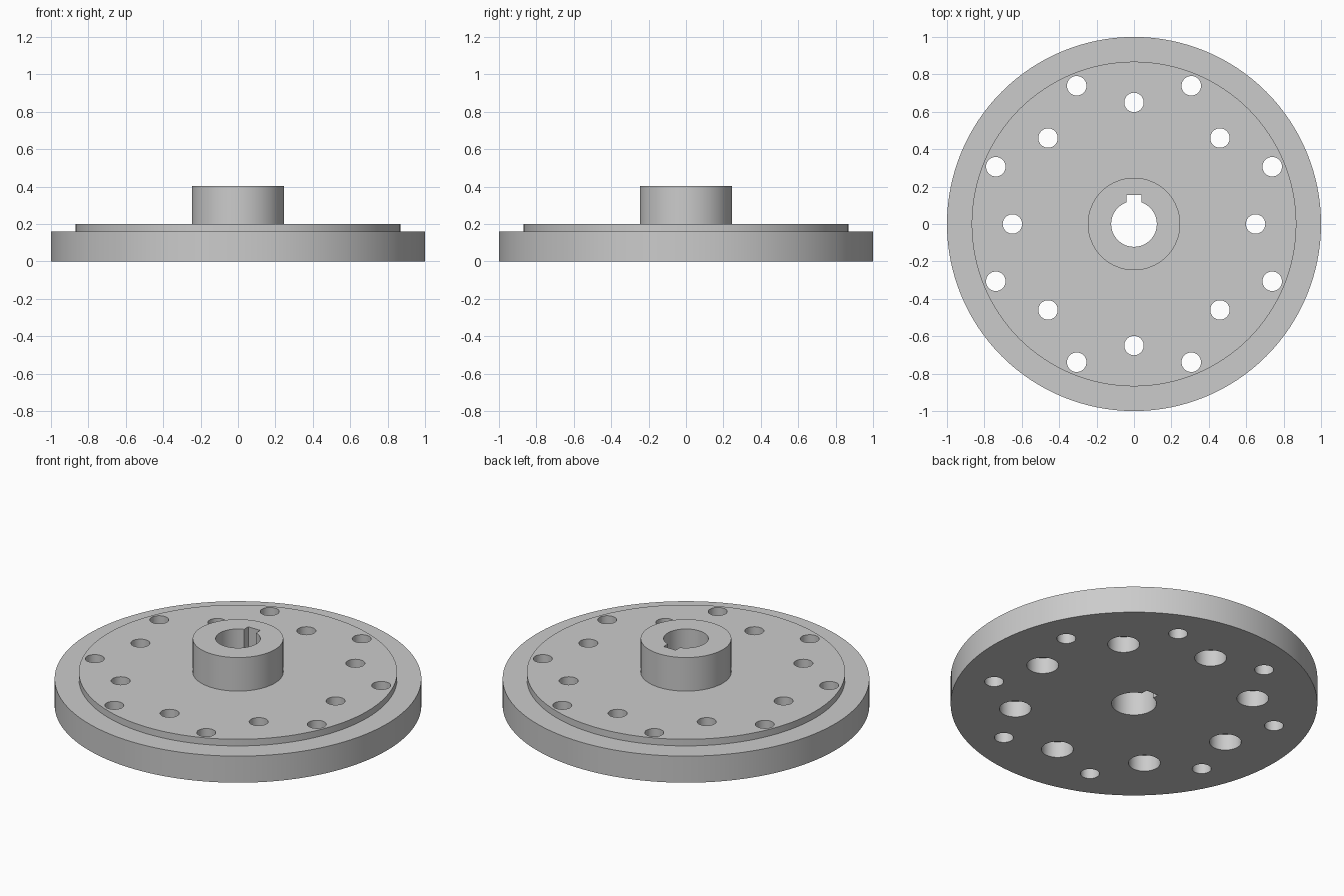
import bpy
import bmesh
from math import cos, sin, pi, asin, radians
from mathutils import Matrix, Vector

default = bpy.data.objects.get("Cube")
if default:
    bpy.data.objects.remove(default, do_unlink=True)

steel = bpy.data.materials.new("plain_grey_metal")
steel.use_nodes = True
GREY = (0.6, 0.6, 0.6, 1.0)
steel.diffuse_color = GREY
steel.node_tree.nodes["Principled BSDF"].inputs["Base Color"].default_value = GREY


def lathe(bm, profile, segments, centre=(0, 0)):
    """Closed solid turned from (radius, z) points, capped at both ends."""
    rings = []
    for r, z in profile:
        rings.append([bm.verts.new((centre[0] + r * cos(2 * pi * i / segments),
                                    centre[1] + r * sin(2 * pi * i / segments), z))
                      for i in range(segments)])
    for low, high in zip(rings, rings[1:]):
        for i in range(segments):
            j = (i + 1) % segments
            bm.faces.new((low[i], low[j], high[j], high[i]))
    bm.faces.new(rings[0][::-1])
    bm.faces.new(rings[-1])


def finish(bm, name):
    bmesh.ops.recalc_face_normals(bm, faces=bm.faces)
    mesh = bpy.data.meshes.new(name)
    bm.to_mesh(mesh)
    bm.free()
    mesh.materials.append(steel)
    obj = bpy.data.objects.new(name, mesh)
    bpy.context.collection.objects.link(obj)
    return obj


# Flange with raised face and central hub
THICK, HUB_TOP = 0.20, 0.402
bm = bmesh.new()
lathe(bm, [(1.0, 0), (1.0, 0.16), (0.868, 0.16), (0.868, THICK),
           (0.247, THICK), (0.247, HUB_TOP)], 128)
flange = finish(bm, "hub_flange")

# Bolt hole cutters: counterbored inner ring, plain outer ring
HOLE, BORE, LOW, HIGH = 0.052, 0.087, -0.05, 0.25
bm = bmesh.new()
for k in range(8):
    a = k * pi / 4
    lathe(bm, [(BORE, LOW), (BORE, 0.097), (HOLE, 0.097), (HOLE, HIGH)], 32,
          (0.65 * cos(a), 0.65 * sin(a)))
    a += pi / 8
    lathe(bm, [(HOLE, LOW), (HOLE, HIGH)], 32, (0.8 * cos(a), 0.8 * sin(a)))
holes = finish(bm, "bolt_hole_cutter")

# Shaft bore cutter with a keyway towards the back
SHAFT, KEY, KEY_TOP, STEPS = 0.122, 0.04, 0.155, 64
bm = bmesh.new()
gap = asin(KEY / SHAFT)
start, sweep = pi / 2 + gap, 2 * (pi - gap)
outline = [(SHAFT * cos(start + sweep * i / STEPS), SHAFT * sin(start + sweep * i / STEPS))
           for i in range(STEPS + 1)]
outline += [(KEY, KEY_TOP), (-KEY, KEY_TOP)]
face = bm.faces.new([bm.verts.new((x, y, LOW)) for x, y in outline])
grown = bmesh.ops.extrude_face_region(bm, geom=[face], use_keep_orig=True)
bmesh.ops.translate(bm, vec=(0, 0, 0.6),
                    verts=[g for g in grown["geom"] if isinstance(g, bmesh.types.BMVert)])
shaft = finish(bm, "keyed_bore_cutter")

# Cut the holes, then drop the cutters
bpy.ops.object.select_all(action="DESELECT")
flange.select_set(True)
bpy.context.view_layer.objects.active = flange
for cutter in (holes, shaft):
    cutter.hide_render = True
    mod = flange.modifiers.new(cutter.name, "BOOLEAN")
    mod.operation = "DIFFERENCE"
    mod.solver = "EXACT"
    mod.object = cutter
    bpy.ops.object.modifier_apply(modifier=mod.name)
    bpy.data.objects.remove(cutter, do_unlink=True)

# Smooth round walls, sharp rims
bpy.ops.object.shade_smooth_by_angle(angle=radians(30))
